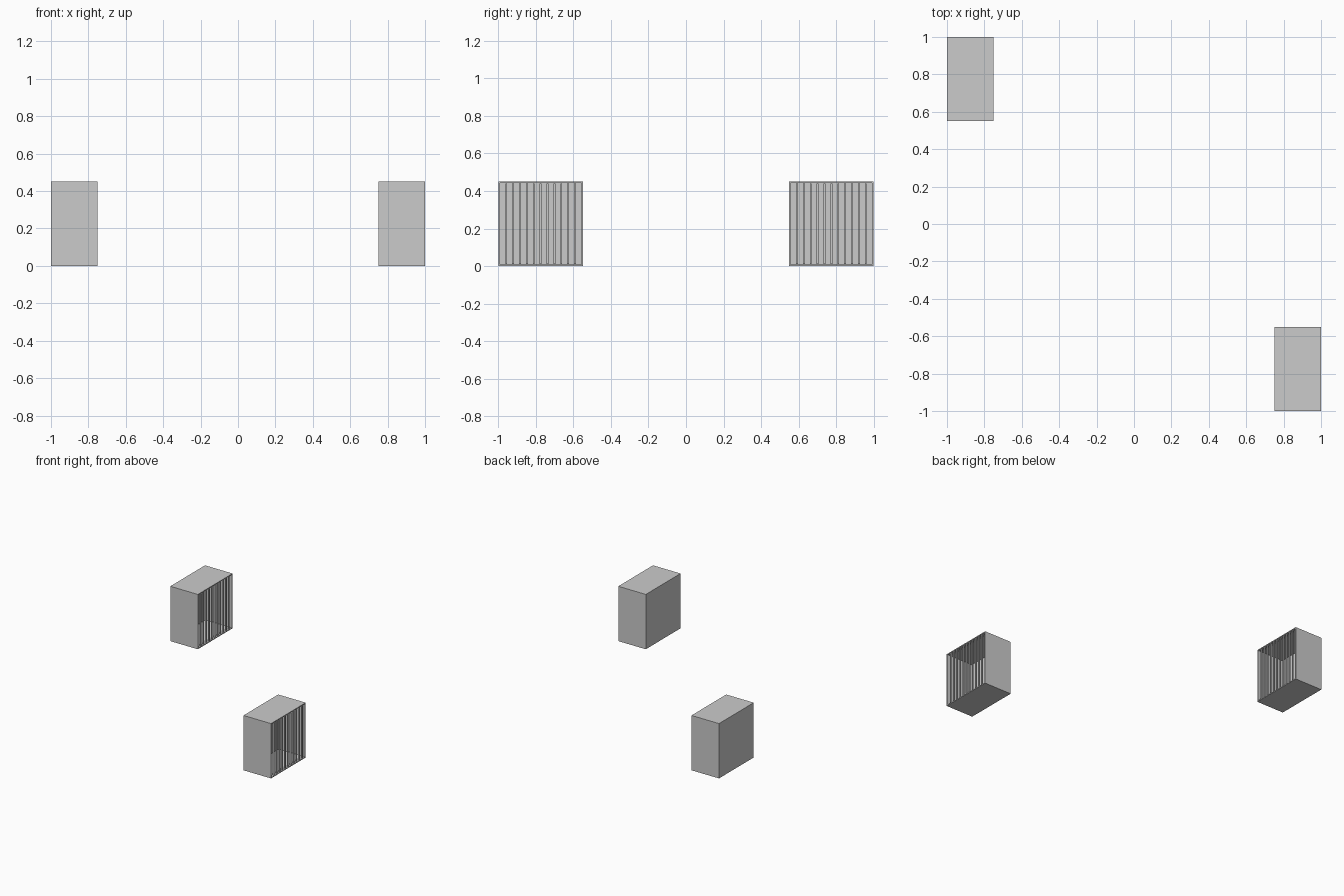
import bpy, bmesh
from mathutils import Matrix, Vector

if "Cube" in bpy.data.objects:
    bpy.data.objects.remove(bpy.data.objects["Cube"])

W, D, H = 0.25, 0.45, 0.45   # size in x, y, z
T = 0.01                     # wall and bar thickness
BARS = 11


def add_box(bm, lo, hi):
    lo, hi = Vector(lo), Vector(hi)
    m = Matrix.Translation((lo + hi) / 2) @ Matrix.Diagonal((*(hi - lo), 1))
    return bmesh.ops.create_cube(bm, size=1, matrix=m)["verts"]


def finish(bm, name):
    mesh = bpy.data.meshes.new(name)
    bm.to_mesh(mesh)
    bm.free()
    obj = bpy.data.objects.new(name, mesh)
    bpy.context.collection.objects.link(obj)


def crate(prefix, x, y):
    # hollow shell, open on the +x side
    bm = bmesh.new()
    add_box(bm, (x, y, 0), (x + W, y + D, H))
    bm.normal_update()
    front = [f for f in bm.faces if f.normal.x > 0.9]
    bmesh.ops.inset_region(bm, faces=front, thickness=T)
    move = Vector((T - W, 0, 0))
    ret = bmesh.ops.extrude_face_region(bm, geom=front)
    bmesh.ops.delete(bm, geom=front, context='FACES_ONLY')
    verts = [g for g in ret["geom"] if isinstance(g, bmesh.types.BMVert)]
    bmesh.ops.translate(bm, verts=verts, vec=move)
    bmesh.ops.recalc_face_normals(bm, faces=bm.faces[:])
    finish(bm, prefix + "_shell")

    # row of vertical bars across the opening
    bm = bmesh.new()
    pitch = (D - T) / (BARS + 1)
    for i in range(1, BARS + 1):
        yc = y + T / 2 + i * pitch
        add_box(bm, (x + W - T, yc - T / 2, T), (x + W, yc + T / 2, H - T))
    finish(bm, prefix + "_bars")


crate("back_left_cage", -1.0, 0.55)
crate("front_right_cage", 0.75, -1.0)
